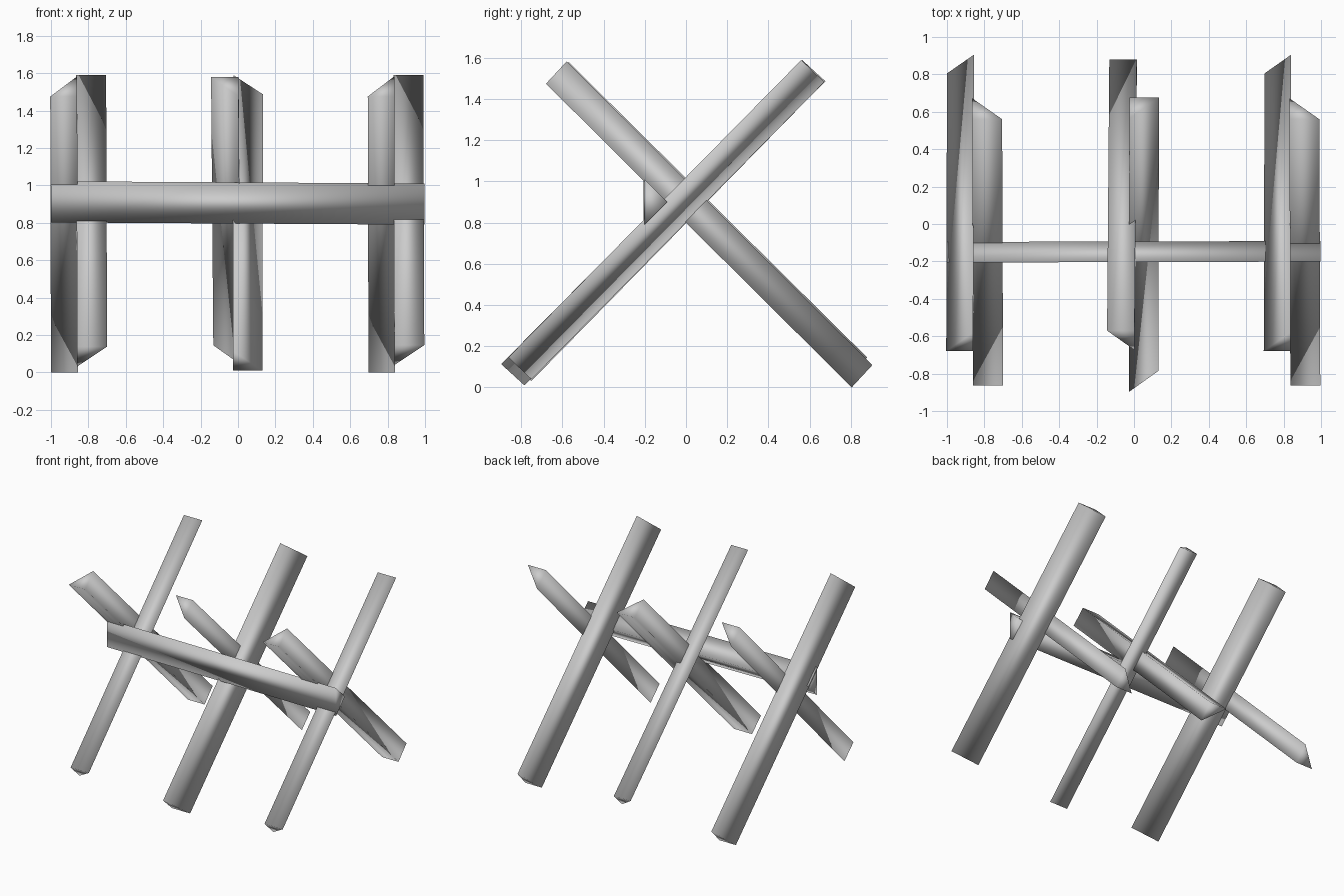
import bpy
from mathutils import Vector

if "Cube" in bpy.data.objects:
    bpy.data.objects.remove(bpy.data.objects["Cube"])


def split_log(name, start, end, leg_a, leg_b):
    """Quarter-split log: right-triangle prism along start-end, legs from its square corner."""
    a, b = Vector(leg_a), Vector(leg_b)
    verts = [p + o for p in (Vector(start), Vector(end)) for o in (Vector(), a, b)]
    # keep face normals pointing outward
    faces = [(0, 2, 1), (3, 4, 5), (0, 1, 4, 3), (1, 2, 5, 4), (2, 0, 3, 5)]
    if a.cross(b).dot(verts[3] - verts[0]) < 0:
        faces = [f[::-1] for f in faces]
    mesh = bpy.data.meshes.new(name)
    mesh.from_pydata(verts, [], faces)
    mesh.shade_smooth()
    obj = bpy.data.objects.new(name, mesh)
    bpy.context.collection.objects.link(obj)
    return obj


# outer crossed pairs, identical on left and right
for side, dx, dz in (("left", 0, 0), ("right", 1.696, 0.008)):
    split_log(f"{side}_back_leaning_log",
              (-0.86 + dx, -0.863, 0.138 + dz), (-0.865 + dx, 0.56, 1.59),
              (0, 0.112, -0.107), (0.16, 0, 0))
    split_log(f"{side}_front_leaning_log",
              (-0.856 + dx, 0.805, 0.0), (-0.86 + dx, -0.68, 1.475),
              (0, 0.1, 0.108), (-0.144 + dx * 0.001, 0, 0))

# middle crossed pair, split faces turned the other way
split_log("middle_back_leaning_log", (-0.027, -0.785, 0.01), (-0.025, 0.677, 1.487),
          (0, -0.113, 0.103), (0.158, 0, 0))
split_log("middle_front_leaning_log", (0.015, 0.88, 0.145), (0.003, -0.57, 1.58),
          (0, -0.104, -0.104), (-0.147, 0, 0))

# horizontal rail resting in the crossings, split face to the front
split_log("cross_rail", (-1, -0.096, 0.912), (0.998, -0.091, 0.9),
          (0, -0.11, 0.11), (0, -0.11, -0.11))
